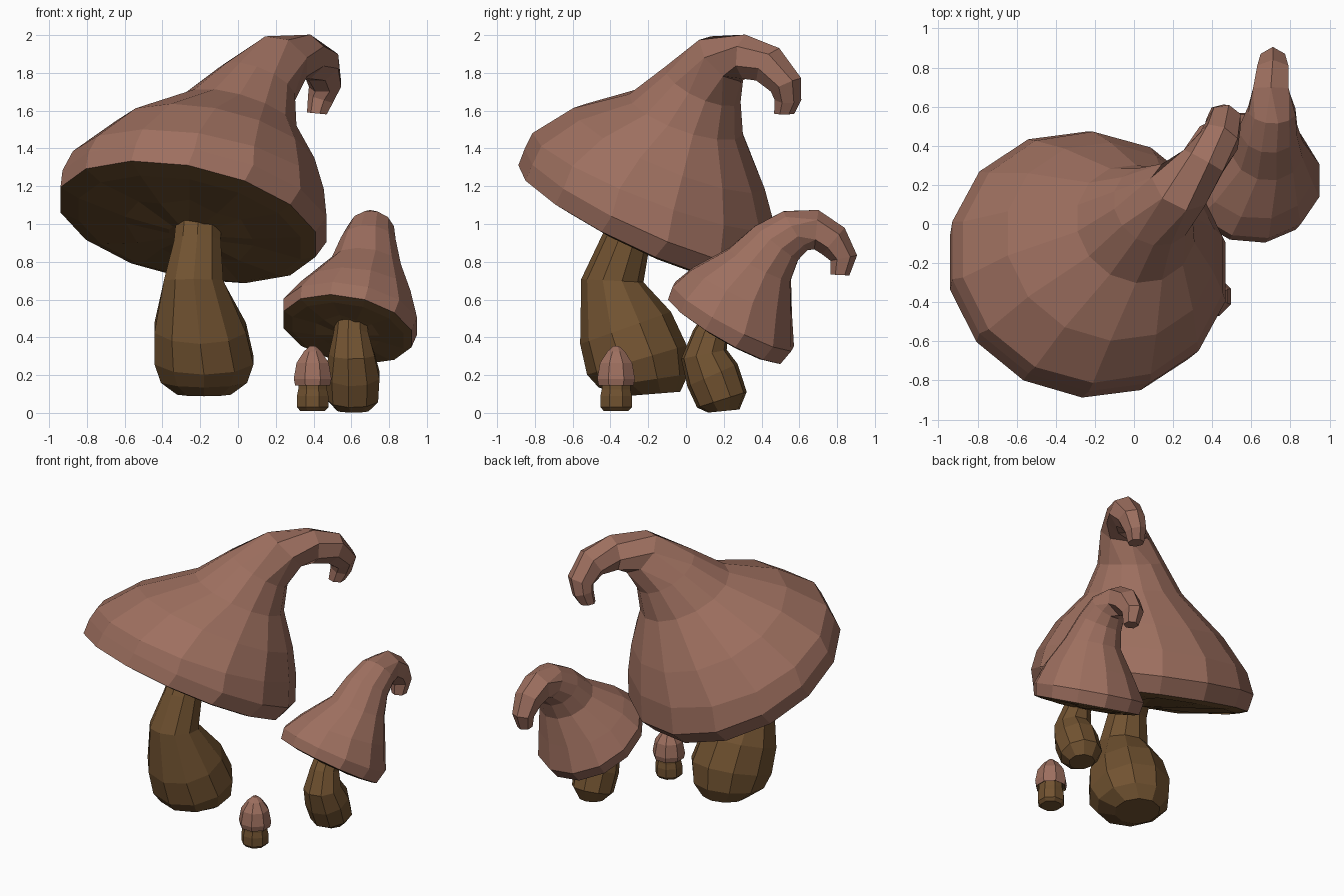
import bpy, bmesh, math
from mathutils import Vector


def material(name, rgb):
    m = bpy.data.materials.new(name)
    m.diffuse_color = (*rgb, 1)
    return m


CAP = material("cap_skin", (0.34, 0.16, 0.115))
STEM = material("stem_skin", (0.165, 0.085, 0.03))


def loft(name, rings, sides, mats, under=0, thin=0.0):
    """Skin closed rings (centre, normal, radius[, ripple]).
    The first `under` bands use the second material; rings below `thin` get half the sides."""
    bm = bmesh.new()
    loops = []
    for c, n, r, *ripple in rings:
        c, n = Vector(c), Vector(n).normalized()
        u = (Vector((1, 0, 0)) - n * n.x).normalized()
        v = n.cross(u)
        halve = r < thin and len(loops) > under
        loop = []
        for i in range(sides):
            k = i // 2 * 2 + 0.5 if halve else i
            a = math.tau * (k + 0.5) / sides
            p = c + (u * math.cos(a) + v * math.sin(a)) * r
            if ripple:
                p += n * ripple[0] * (-1) ** i
            loop.append(bm.verts.new(p))
        loops.append(loop)
    for j, (a, b) in enumerate(zip(loops, loops[1:])):
        for i in range(sides):
            k = (i + 1) % sides
            f = bm.faces.new((a[i], a[k], b[k], b[i]))
            f.material_index = 1 if j < under else 0
    f = bm.faces.new(loops[0][::-1])
    f.material_index = 1 if under else 0
    bm.faces.new(loops[-1])
    bmesh.ops.remove_doubles(bm, verts=bm.verts, dist=0.0005)
    bmesh.ops.recalc_face_normals(bm, faces=bm.faces)
    me = bpy.data.meshes.new(name)
    bm.to_mesh(me)
    bm.free()
    for m in mats:
        me.materials.append(m)
    ob = bpy.data.objects.new(name, me)
    bpy.context.collection.objects.link(ob)
    return ob


def underside(c, n, r):
    """Rippled gills ending at an inner lip shifted down the slope; the rim ring follows."""
    c, n = Vector(c), Vector(n).normalized()
    slope = (n * n.z - Vector((0, 0, 1))).normalized()
    c = c + slope * 0.05 * r
    return [(c - n * 0.08 * r, n, 0.15 * r),
            (c - n * 0.05 * r, n, 0.5 * r, 0.025 * r),
            (c - n * 0.03 * r, n, 0.87 * r)]


# Large mushroom cap with curled tip
rim = ((-0.265, -0.25, 1.01), (0.19, 0.42, 0.89), 0.705)
loft("large_cap", underside(*rim) + [
    rim,
    ((-0.23, -0.19, 1.095), (0.19, 0.41, 0.90), 0.73),
    ((-0.21, -0.17, 1.23), (0.16, 0.36, 0.92), 0.69),
    ((-0.12, -0.09, 1.40), (0.20, 0.38, 0.90), 0.55),
    ((0.01, 0.00, 1.58), (0.28, 0.32, 0.90), 0.32),
    ((0.10, 0.09, 1.74), (0.35, 0.40, 0.85), 0.22),
    ((0.235, 0.19, 1.875), (0.40, 0.60, 0.60), 0.16),
    ((0.36, 0.32, 1.885), (0.45, 0.80, -0.05), 0.12),
    ((0.44, 0.44, 1.84), (0.35, 0.70, -0.50), 0.108),
    ((0.465, 0.53, 1.735), (0.10, 0.40, -0.90), 0.09),
    ((0.44, 0.54, 1.66), (-0.30, 0.00, -1.00), 0.072),
    ((0.42, 0.52, 1.585), (-0.10, 0.00, -1.00), 0.055),
], 14, (CAP, STEM), under=3, thin=0.2)

# Large stem, bent forward
loft("large_stem", [
    ((-0.18, -0.18, 0.10), (0, -0.08, 1), 0.15),
    ((-0.18, -0.225, 0.17), (0, -0.15, 1), 0.24),
    ((-0.18, -0.26, 0.28), (0, -0.28, 0.95), 0.275),
    ((-0.20, -0.32, 0.45), (0, -0.33, 0.93), 0.255),
    ((-0.235, -0.39, 0.70), (0, 0.05, 1), 0.165),
    ((-0.215, -0.32, 0.90), (0, 0.35, 0.93), 0.13),
    ((-0.21, -0.27, 1.0), (0, 0.35, 0.93), 0.125),
], 10, (STEM,))

# Medium mushroom cap with curled tip
rim = ((0.58, 0.21, 0.443), (0.17, 0.49, 0.855), 0.355)
loft("medium_cap", underside(*rim) + [
    rim,
    ((0.595, 0.25, 0.51), (0.16, 0.47, 0.87), 0.37),
    ((0.625, 0.295, 0.64), (0.10, 0.42, 0.90), 0.30),
    ((0.68, 0.39, 0.785), (0.12, 0.45, 0.88), 0.19),
    ((0.69, 0.48, 0.90), (0.05, 0.60, 0.75), 0.15),
    ((0.705, 0.58, 0.965), (0.05, 0.80, 0.50), 0.125),
    ((0.70, 0.69, 0.97), (0, 1, -0.10), 0.105),
    ((0.71, 0.78, 0.91), (0, 0.70, -0.60), 0.092),
    ((0.71, 0.835, 0.82), (0, 0.20, -1), 0.072),
    ((0.71, 0.815, 0.73), (0, -0.05, -1), 0.05),
], 12, (CAP, STEM), under=3, thin=0.11)

# Medium stem
loft("medium_stem", [
    ((0.61, 0.20, 0.01), (0, -0.10, 1), 0.085),
    ((0.61, 0.19, 0.07), (0, -0.30, 0.95), 0.14),
    ((0.61, 0.14, 0.20), (0, -0.40, 0.90), 0.148),
    ((0.605, 0.095, 0.31), (0, -0.20, 1), 0.125),
    ((0.60, 0.13, 0.42), (0, 0.20, 1), 0.095),
    ((0.60, 0.16, 0.47), (0, 0.35, 1), 0.088),
], 9, (STEM,))

# Small mushroom, upright
UP = (0, 0, 1)
small = lambda rows: [((0.395, -0.37, z), UP, r) for z, r in rows]
loft("small_cap", small([(0.165, 0.07), (0.145, 0.10), (0.18, 0.108), (0.265, 0.092),
                         (0.325, 0.05), (0.355, 0.015)]), 8, (CAP, STEM), under=1)
loft("small_stem", small([(0.01, 0.07), (0.03, 0.09), (0.09, 0.09), (0.125, 0.082),
                          (0.17, 0.08)]), 8, (STEM,))
